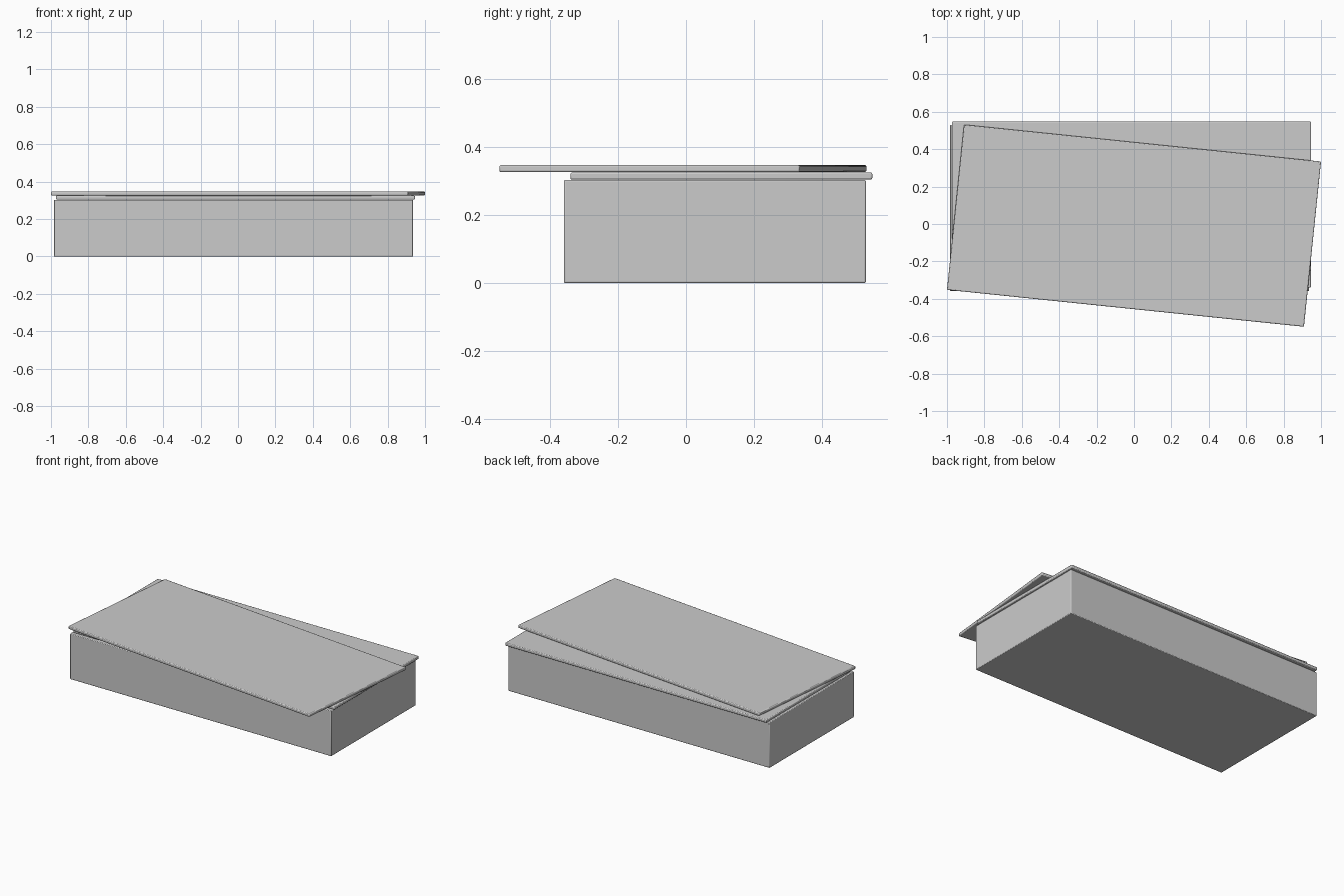
import bpy
from math import radians

if "Cube" in bpy.data.objects:
    bpy.data.objects.remove(bpy.data.objects["Cube"])


def slab(name, size, centre, turn=0.0, bevel=0.004):
    """Box with softly rounded edges; size and centre in world units."""
    bpy.ops.mesh.primitive_cube_add(size=1, location=centre)
    ob = bpy.context.object
    ob.name = name
    ob.scale = size
    bpy.ops.object.transform_apply(location=False, rotation=False, scale=True)
    ob.rotation_euler.z = radians(turn)
    mod = ob.modifiers.new("soft_edges", 'BEVEL')
    mod.width = bevel
    mod.segments = 2
    bpy.ops.object.shade_smooth_by_angle(angle=radians(30))
    return ob


# Thick block at the bottom
slab("base_block", (1.92, 0.888, 0.303), (-0.024, 0.085, 0.1515))

# Thin panel, shifted slightly back and to the right
slab("middle_panel", (1.919, 0.888, 0.021), (-0.0135, 0.104, 0.3145), bevel=0.005)

# Thin panel on top, turned clockwise
slab("top_panel", (1.919, 0.888, 0.021), (0, -0.009, 0.3365), turn=-5.9, bevel=0.005)
